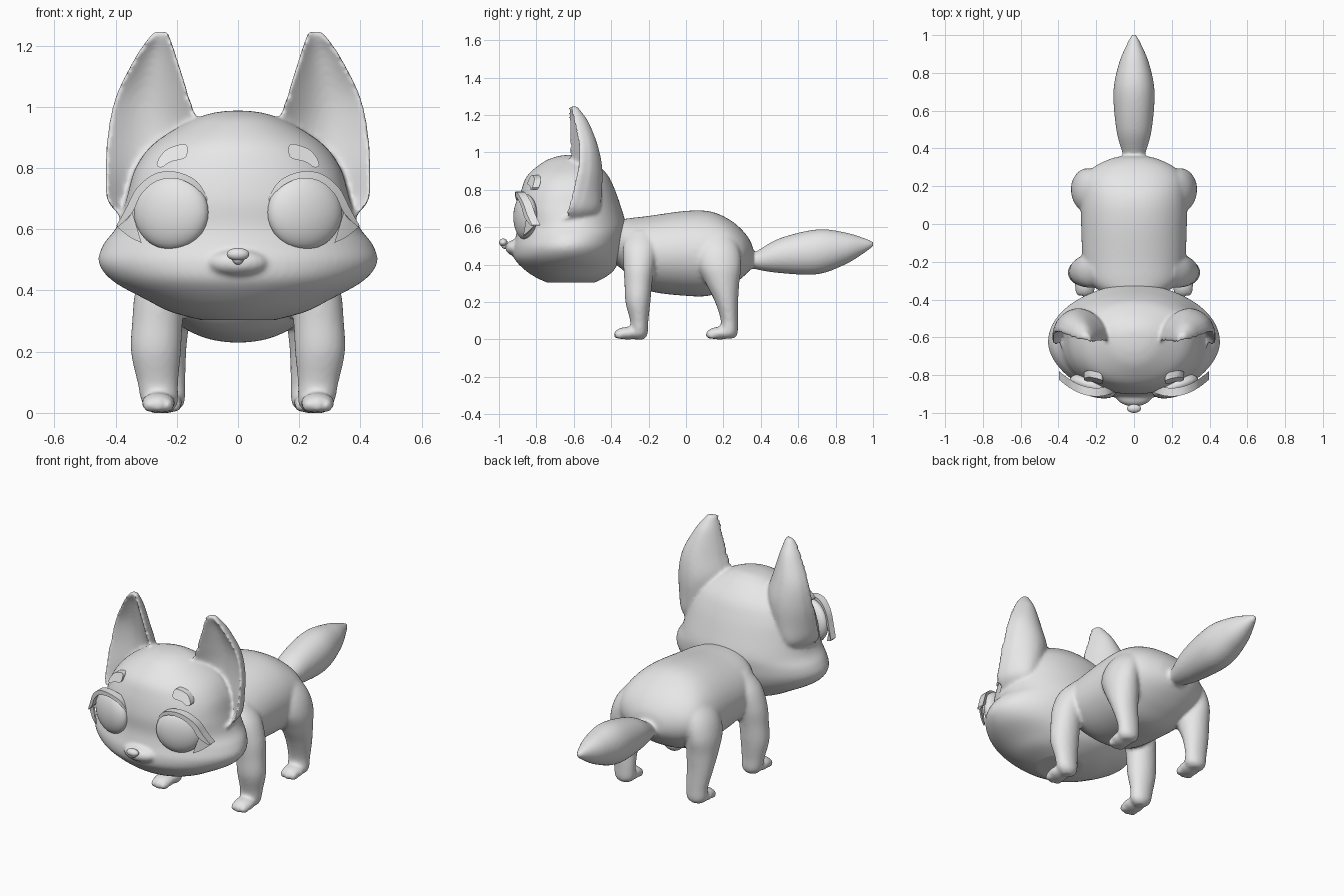
import bpy, bmesh, math
from mathutils import Vector, Matrix

if "Cube" in bpy.data.objects:
    bpy.data.objects.remove(bpy.data.objects["Cube"])

grey = bpy.data.materials.new("plain grey")
grey.diffuse_color = (0.8, 0.8, 0.8, 1)
grey.use_nodes = True
grey.node_tree.nodes["Principled BSDF"].inputs["Base Color"].default_value = grey.diffuse_color


def finish(name, bm, angle=50):
    bmesh.ops.recalc_face_normals(bm, faces=bm.faces)
    me = bpy.data.meshes.new(name)
    bm.to_mesh(me)
    bm.free()
    me.materials.append(grey)
    ob = bpy.data.objects.new(name, me)
    bpy.context.collection.objects.link(ob)
    bpy.ops.object.select_all(action='DESELECT')
    ob.select_set(True)
    bpy.context.view_layer.objects.active = ob
    bpy.ops.object.shade_smooth_by_angle(angle=math.radians(angle))
    return ob


def fuse(parts, voxel, rounds):
    """Join overlapping parts into the first one and blend the seams."""
    bpy.ops.object.select_all(action='DESELECT')
    for ob in parts:
        ob.select_set(True)
    bpy.context.view_layer.objects.active = parts[0]
    bpy.ops.object.join()
    mod = parts[0].modifiers.new("blend", 'REMESH')
    mod.mode = 'VOXEL'
    mod.voxel_size = voxel
    mod.use_smooth_shade = True
    mod = parts[0].modifiers.new("soften", 'SMOOTH')
    mod.factor = 0.5
    mod.iterations = rounds


def spline(pts, steps):
    """Smooth curve through all points; each point is a tuple of numbers."""
    out = []
    for i in range(len(pts) - 1):
        a, b, c, d = (pts[max(0, min(len(pts) - 1, i + k))] for k in (-1, 0, 1, 2))
        for s in range(steps):
            t = s / steps
            out.append(tuple(0.5 * (2 * q + (r - p) * t + (2 * p - 5 * q + 4 * r - u) * t * t
                                    + (3 * q - p - 3 * r + u) * t ** 3)
                             for p, q, r, u in zip(a, b, c, d)))
    return out + [pts[-1]]


def skin(name, rings, angle=50):
    bm = bmesh.new()
    rows = [[bm.verts.new(p) for p in ring] for ring in rings]
    for a, b in zip(rows, rows[1:]):
        for i in range(len(a)):
            j = (i + 1) % len(a)
            bm.faces.new((a[i], a[j], b[j], b[i]))
    bm.faces.new(rows[0])
    bm.faces.new(rows[-1])
    return finish(name, bm, angle)


def loft(name, sections, ring, side=1):
    """Skin between rings made from smoothly interpolated sections."""
    return skin(name, [[(side * x, y, z) for x, y, z in ring(*s)] for s in spline(sections, 6)])


def angles(n):
    return [2 * math.pi * i / n for i in range(n)]


def ball(name, loc, radii, yaw=0.0, seg=24):
    bm = bmesh.new()
    bmesh.ops.create_uvsphere(bm, u_segments=seg, v_segments=seg // 2, radius=1)
    bm.transform(Matrix.Translation(loc) @ Matrix.Rotation(yaw, 4, 'Z')
                 @ Matrix.Diagonal((*radii, 1)))
    return finish(name, bm)


def strip(name, upper, lower, depth_at, side, thick):
    """Solid ribbon between two edge curves given in x, z."""
    rings = []
    for (x0, z0), (x1, z1) in zip(spline(upper, 5), spline(lower, 5)):
        rings.append([(side * x, depth_at(x, z) + back, z) for x, z, back in
                      ((x0, z0, 0), (x1, z1, 0), (x1, z1, thick), (x0, z0, thick))])
    return skin(name, rings, 40)


# Body and tail: rings along y (y, bottom, top, half width)
def long_ring(y, lo, hi, hw):
    return [(hw * math.copysign(abs(math.cos(t)) ** .94, math.cos(t)), y,
             (lo + hi) / 2 + (hi - lo) / 2 * math.sin(t)) for t in angles(64)]


torso = [loft("body", [(-.44, .42, .58, .12), (-.36, .39, .635, .18), (-.30, .33, .648, .24),
                       (-.20, .26, .66, .27), (0, .233, .687, .28), (.13, .235, .684, .28),
                       (.23, .28, .642, .268), (.30, .33, .585, .215), (.345, .375, .525, .125),
                       (.362, .41, .47, .05)], long_ring),
         loft("tail", [(.32, .40, .46, .05), (.37, .376, .468, .06), (.50, .355, .54, .094),
                       (.70, .348, .588, .109), (.85, .40, .572, .08), (.95, .46, .543, .039),
                       (1.003, .498, .522, .012)], long_ring)]


# Head: rings up z (z, half width, front, widest, back, front squareness)
def head_ring(z, hw, front, mid, back, p):
    pts = []
    for t in angles(72):
        s = math.sin(t)
        y = mid + (back - mid) * s if s > 0 else mid - (mid - front) * (-s) ** p
        pts.append((hw * math.cos(t), y, z))
    return pts


skull = [loft("head", [(.303, .12, -.74, -.62, -.49, 1), (.33, .22, -.80, -.62, -.435, 1),
                       (.37, .30, -.86, -.63, -.385, 1), (.43, .408, -.917, -.63, -.355, 1.1),
                       (.49, .455, -.925, -.63, -.335, 1.15), (.55, .44, -.91, -.61, -.325, 1.05),
                       (.61, .395, -.90, -.59, -.32, .85), (.70, .365, -.90, -.58, -.345, .72),
                       (.80, .335, -.88, -.58, -.38, .76), (.88, .275, -.845, -.58, -.42, .85),
                       (.95, .165, -.76, -.59, -.49, 1), (.978, .09, -.69, -.6, -.54, 1),
                       (.987, .03, -.63, -.6, -.57, 1)], head_ring),
         ball("muzzle", (0, -.905, .49), (.10, .062, .045))]
ball("nose", (0, -.977, .518), (.037, .023, .021))
ball("nose_tip", (0, -.968, .502), (.018, .02, .018))


def leg_ring(z, x, y, rx, ry):
    return [(x + rx * math.cos(t), y + ry * math.sin(t), z) for t in angles(28)]


front = [(.0, .252, -.25, .03, .025), (.03, .255, -.25, .058, .045),
         (.1, .262, -.25, .067, .049), (.2, .268, -.257, .082, .067),
         (.3, .263, -.255, .083, .074), (.4, .25, -.25, .085, .085),
         (.5, .22, -.245, .075, .09), (.58, .18, -.24, .04, .06)]
rear = [(.005, .235, .225, .03, .03), (.03, .233, .228, .058, .048),
        (.1, .235, .232, .064, .046), (.2, .244, .217, .075, .062),
        (.3, .245, .195, .086, .09), (.4, .245, .178, .086, .118),
        (.5, .215, .17, .08, .11), (.6, .165, .16, .04, .06)]

# Ears: cupped crescents (z, inner x, outer x, inner y, outer y, bulge)
ear = [(.60, .30, .36, -.61, -.645, .05), (.64, .28, .386, -.60, -.645, .10),
       (.70, .23, .428, -.59, -.625, .13), (.80, .16, .432, -.605, -.595, .135),
       (.92, .13, .424, -.61, -.57, .125), (1.04, .163, .396, -.612, -.565, .098),
       (1.16, .20, .336, -.617, -.59, .067), (1.22, .22, .295, -.62, -.605, .035),
       (1.245, .23, .274, -.62, -.61, .018)]


def ear_ring(z, xi, xo, yi, yo, bulge):
    pts = []
    for i in range(32):
        t = i / 15 if i < 16 else (31 - i) / 15
        arc = max(math.sin(math.pi * t), 0)
        d = .016 + bulge * arc ** .6 if i < 16 else bulge * .55 * arc - .012
        pts.append((xi + (xo - xi) * t, yi + (yo - yi) * t + d, z))
    return pts


def lid_depth(x, z):
    return -.913 + 2.3 * (x - .2) ** 2


for side, word in ((1, "left"), (-1, "right")):
    skull.append(loft(word + "_ear", ear, ear_ring, side))

    # Legs with paws and toes
    for part, sections, px, py in (("front", front, .26, -.312), ("rear", rear, .236, .18)):
        torso.append(loft(f"{word}_{part}_leg", sections, leg_ring, side))
        torso.append(ball(f"{word}_{part}_paw", (side * px, py, .033), (.056, .07, .034)))
        for k in (-1, 0, 1):
            torso.append(ball(f"{word}_{part}_toe_{k + 2}",
                              (side * (px + k * .03), py - .047 + .008 * abs(k), .025),
                              (.022, .032, .024), seg=12))

    # Eyes, lids with lash wing, brows
    ball(word + "_eye", (side * .218, -.858, .655), (.127, .055, .122),
         side * math.radians(18), 32)
    strip(word + "_eyelid",
          [(.098, .70), (.135, .757), (.2, .787), (.27, .782), (.33, .735), (.365, .67), (.397, .612)],
          [(.102, .69), (.14, .737), (.2, .765), (.265, .757), (.315, .715), (.345, .655), (.39, .608)],
          lid_depth, side, .045)
    strip(word + "_lash_wing",
          [(.345, .655), (.365, .63), (.397, .612)],
          [(.315, .555), (.355, .575), (.393, .606)],
          lambda x, z: lid_depth(x, z) + .012, side, .012)
    strip(word + "_brow",
          [(.164, .866), (.178, .879), (.23, .862), (.256, .835), (.266, .812)],
          [(.165, .85), (.175, .832), (.22, .82), (.247, .803), (.262, .804)],
          lambda x, z: -.834 + .4 * (x - .2) + .5 * (z - .84), side, .035)

# Blend limbs and tail into the body, ears and muzzle into the head
fuse(torso, .01, 6)
fuse(skull, .0095, 6)
